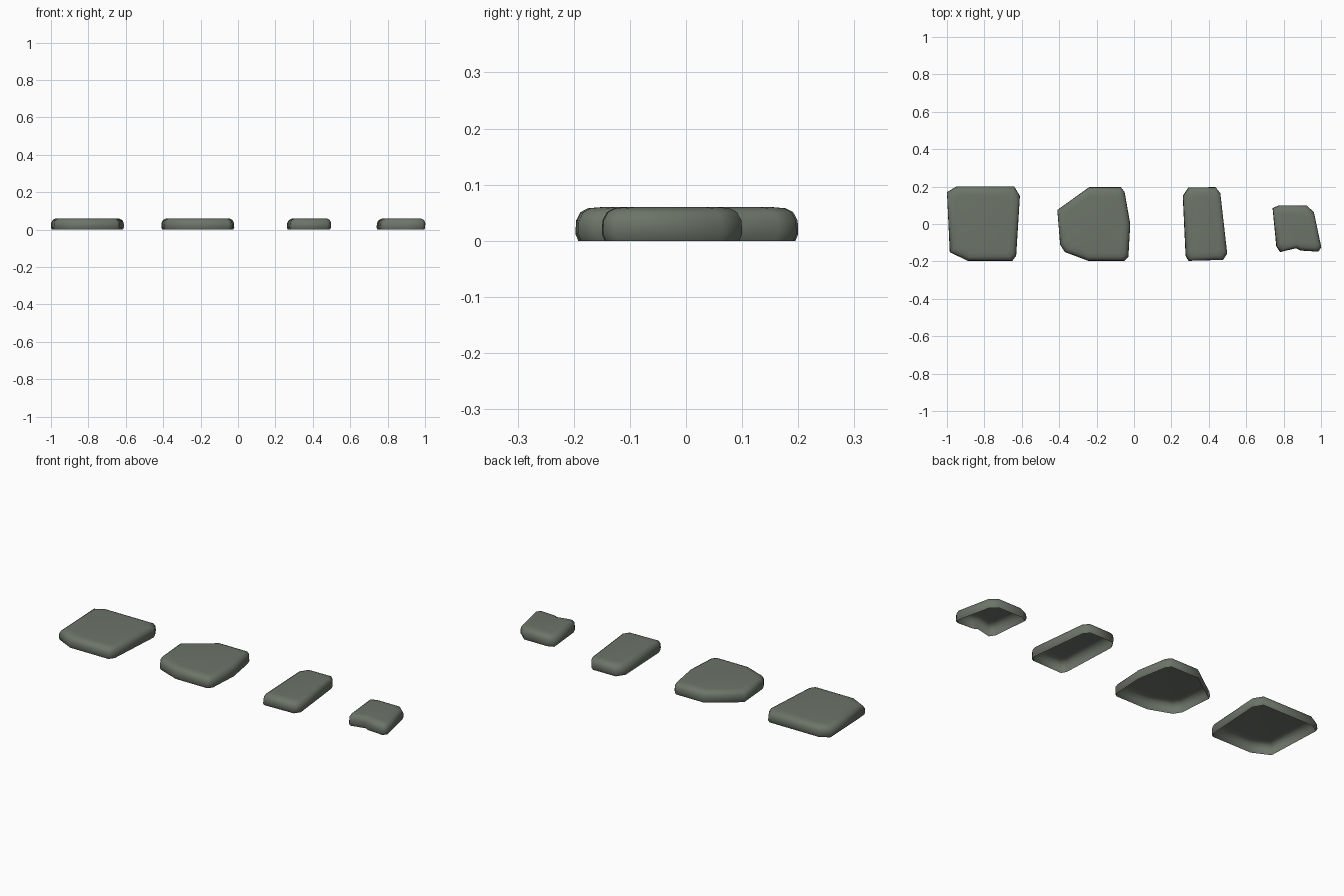
import bpy, bmesh

cube = bpy.data.objects.get("Cube")
if cube:
    bpy.data.objects.remove(cube, do_unlink=True)

stone = bpy.data.materials.new("mossy grey stone")
stone.use_nodes = True
colour = (0.15, 0.175, 0.14, 1)
stone.diffuse_color = colour
stone.node_tree.nodes["Principled BSDF"].inputs["Base Color"].default_value = colour

# Side section shared by all stones: height, inset from the outline
SECTION = [(0, 0.005), (0.012, 0), (0.036, 0.001), (0.051, 0.009), (0.058, 0.022), (0.06, 0.045)]


def paving_stone(name, outline, lean=0.0):
    """Rounded slab, open underneath; lean slides the top along x."""
    xs, ys = zip(*outline)
    cx, cy = (min(xs) + max(xs)) / 2, (min(ys) + max(ys)) / 2
    hx, hy = max(xs) - cx, max(ys) - cy
    bm = bmesh.new()
    rings = []
    for z, inset in SECTION:
        shift = lean * z / SECTION[-1][0]
        rings.append([bm.verts.new((cx + (x - cx) * (1 - inset / hx) + shift,
                                    cy + (y - cy) * (1 - inset / hy), z))
                      for x, y in outline])
    n = len(outline)
    for low, high in zip(rings, rings[1:]):
        for i in range(n):
            j = (i + 1) % n
            bm.faces.new((low[i], low[j], high[j], high[i]))
    bm.faces.new(rings[-1])
    bmesh.ops.recalc_face_normals(bm, faces=bm.faces)
    if bm.faces[:][-1].normal.z < 0:
        bmesh.ops.reverse_faces(bm, faces=bm.faces)
    for face in bm.faces:
        face.smooth = True
    mesh = bpy.data.meshes.new(name)
    bm.to_mesh(mesh)
    bm.free()
    mesh.materials.append(stone)
    bpy.context.collection.objects.link(bpy.data.objects.new(name, mesh))


# Outlines run clockwise from the back left corner
paving_stone("large_square_stone", [
    (-1, .17), (-.95, .2), (-.64, .2), (-.61, .15),
    (-.63, -.17), (-.65, -.197), (-.89, -.197), (-.985, -.15)])
paving_stone("large_angled_stone", [
    (-.41, .075), (-.24, .197), (-.07, .197), (-.05, .17), (-.02, 0),
    (-.03, -.175), (-.05, -.197), (-.245, -.197), (-.37, -.15), (-.395, -.11)])
paving_stone("narrow_stone", [
    (.26, .15), (.29, .195), (.435, .197), (.46, .165),
    (.497, -.16), (.475, -.192), (.29, -.197), (.275, -.17)], 0.004)
paving_stone("small_stone", [
    (.74, .085), (.775, .1), (.92, .1), (.96, .065), (1, -.125),
    (.985, -.148), (.89, -.142), (.865, -.13), (.78, -.15), (.76, -.12)], 0.004)
